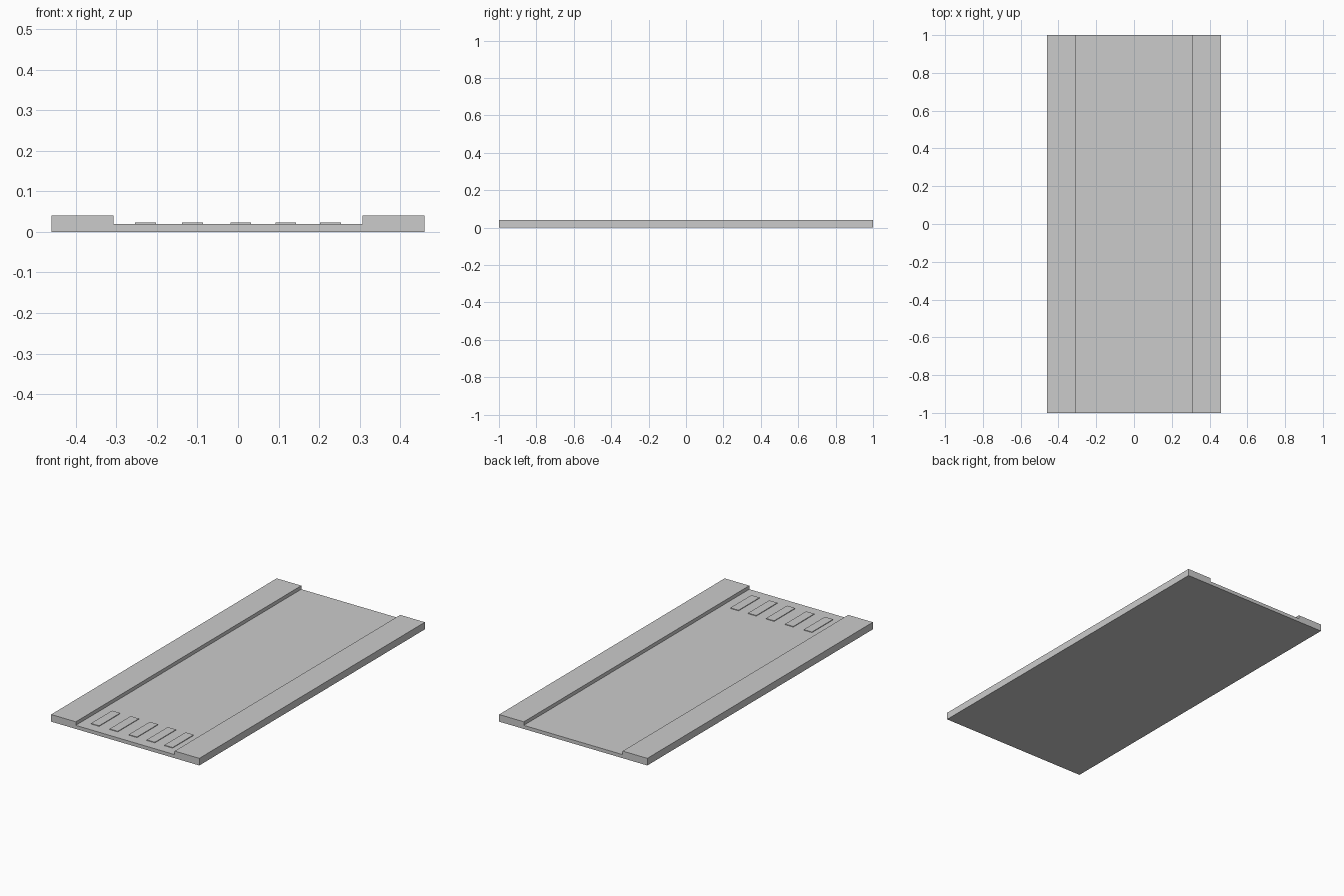
import bpy, bmesh
from mathutils import Vector

if "Cube" in bpy.data.objects:
    bpy.data.objects.remove(bpy.data.objects["Cube"])


def make_object(name, bm):
    bmesh.ops.recalc_face_normals(bm, faces=bm.faces)
    mesh = bpy.data.meshes.new(name)
    bm.to_mesh(mesh)
    bm.free()
    obj = bpy.data.objects.new(name, mesh)
    bpy.context.collection.objects.link(obj)
    return obj


def extrude_profile(name, points, y0, y1):
    """Extrude an x-z outline along y."""
    bm = bmesh.new()
    face = bm.faces.new([bm.verts.new((x, y0, z)) for x, z in points])
    result = bmesh.ops.extrude_face_region(bm, geom=[face], use_keep_orig=True)
    moved = [v for v in result["geom"] if isinstance(v, bmesh.types.BMVert)]
    bmesh.ops.translate(bm, verts=moved, vec=Vector((0, y1 - y0, 0)))
    return make_object(name, bm)


HALF_W, ROAD_W = 0.46, 0.307
ROAD_Z, WALK_Z, STRIPE_Z = 0.02, 0.04, 0.0235

# Road bed with a raised pavement along each side
half = [(HALF_W, 0), (HALF_W, WALK_Z), (ROAD_W, WALK_Z), (ROAD_W, ROAD_Z)]
outline = half + [(-x, z) for x, z in reversed(half)]
extrude_profile("road_with_pavements", outline, -1, 1)

# Crossing stripes near the front end
for i, x in enumerate((-0.228, -0.112, 0.007, 0.118, 0.228)):
    w = 0.0255
    extrude_profile(f"crossing_stripe_{i + 1}",
                    [(x - w, ROAD_Z), (x + w, ROAD_Z), (x + w, STRIPE_Z), (x - w, STRIPE_Z)],
                    -0.942, -0.755)
